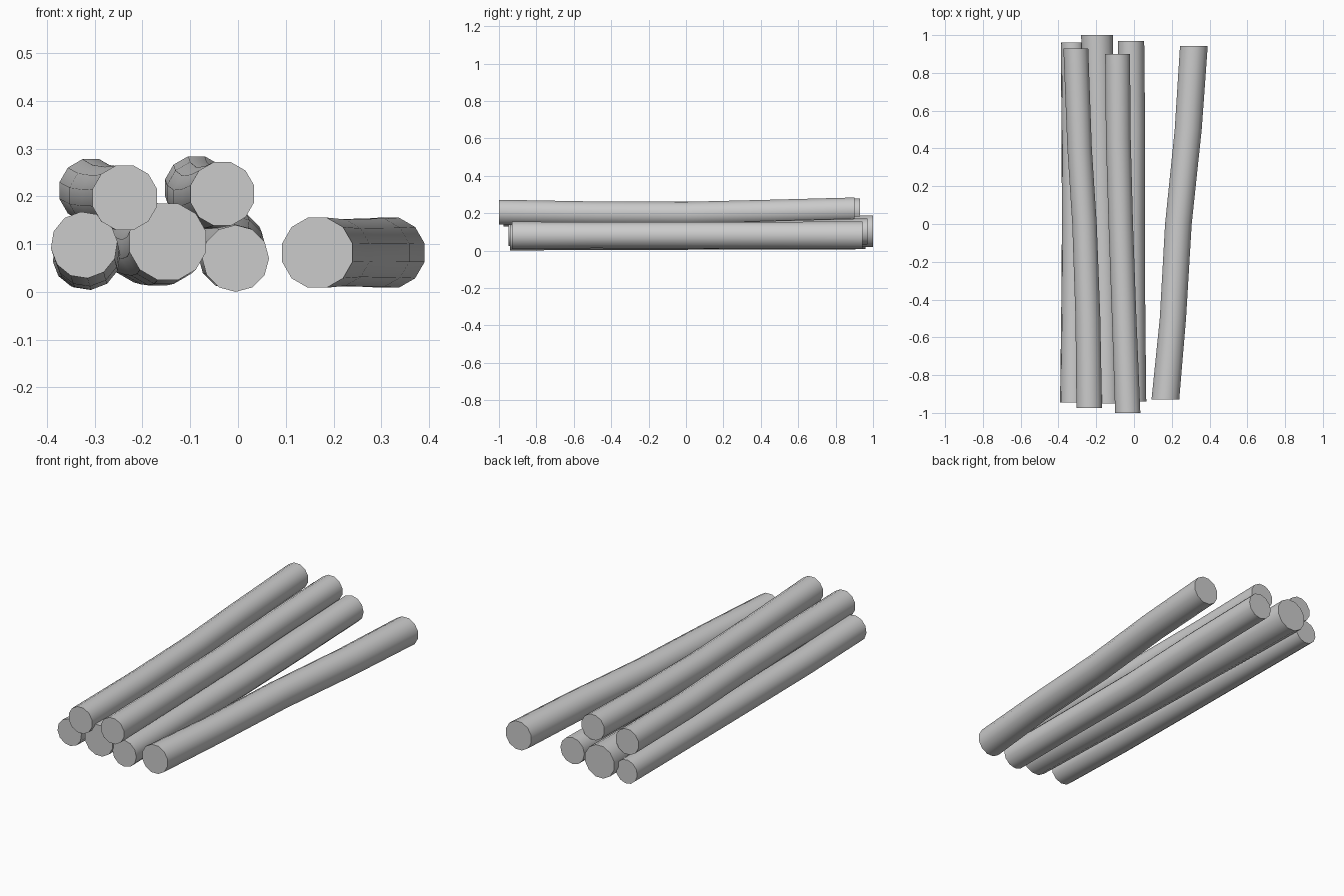
import bpy, bmesh, math

if "Cube" in bpy.data.objects:
    bpy.data.objects.remove(bpy.data.objects["Cube"])

SIDES = 12

def log(name, pts, turn=0.5):
    """Bent round log: each point is (x, y, z, radius), upright rings joined along y."""
    bm = bmesh.new()
    rings = []
    for x, y, z, r in pts:
        ring = []
        for i in range(SIDES):
            a = 2 * math.pi * (i + turn) / SIDES
            ring.append(bm.verts.new((x + r * math.cos(a), y, z + r * math.sin(a))))
        rings.append(ring)
    for a, b in zip(rings, rings[1:]):
        for i in range(SIDES):
            j = (i + 1) % SIDES
            bm.faces.new((a[i], a[j], b[j], b[i]))
    bm.faces.new(rings[0])
    bm.faces.new(rings[-1])
    bmesh.ops.recalc_face_normals(bm, faces=bm.faces)
    mesh = bpy.data.meshes.new(name)
    bm.to_mesh(mesh)
    bm.free()
    ob = bpy.data.objects.new(name, mesh)
    bpy.context.collection.objects.link(ob)
    bpy.ops.object.select_all(action='DESELECT')
    ob.select_set(True)
    bpy.context.view_layer.objects.active = ob
    bpy.ops.object.shade_smooth_by_angle(angle=math.radians(40))

# bottom row
log("lower_left_log", [(-.322, -.945, .098, .070), (-.317, -.5, .08, .069), (-.314, 0, .072, .068),
                       (-.318, .5, .07, .066), (-.325, .96, .07, .063)], 0.2)
log("lower_middle_log", [(-.147, -.95, .105, .083), (-.155, -.5, .094, .080), (-.168, 0, .089, .078),
                         (-.182, .5, .095, .082), (-.196, 1.0, .104, .087)], 0.5)
log("lower_right_log", [(-.005, -.94, .07, .070), (-.009, -.5, .073, .069), (-.013, 0, .074, .070),
                        (-.011, .5, .09, .070), (-.016, .97, .102, .070)], 0.0)
# upper row
log("upper_left_log", [(-.237, -.975, .197, .070), (-.244, -.5, .197, .068), (-.262, 0, .197, .067),
                       (-.288, .4, .201, .067), (-.308, .93, .212, .068)], 0.5)
log("upper_right_log", [(-.033, -1.0, .205, .069), (-.052, -.5, .198, .067), (-.070, 0, .196, .067),
                        (-.083, .45, .206, .068), (-.087, .9, .218, .068)], 0.5)
# separate log on the right
log("loose_log", [(.166, -.93, .082, .076), (.206, -.5, .082, .072), (.235, 0, .082, .073),
                  (.287, .5, .082, .074), (.317, .943, .082, .076)], 0.5)
